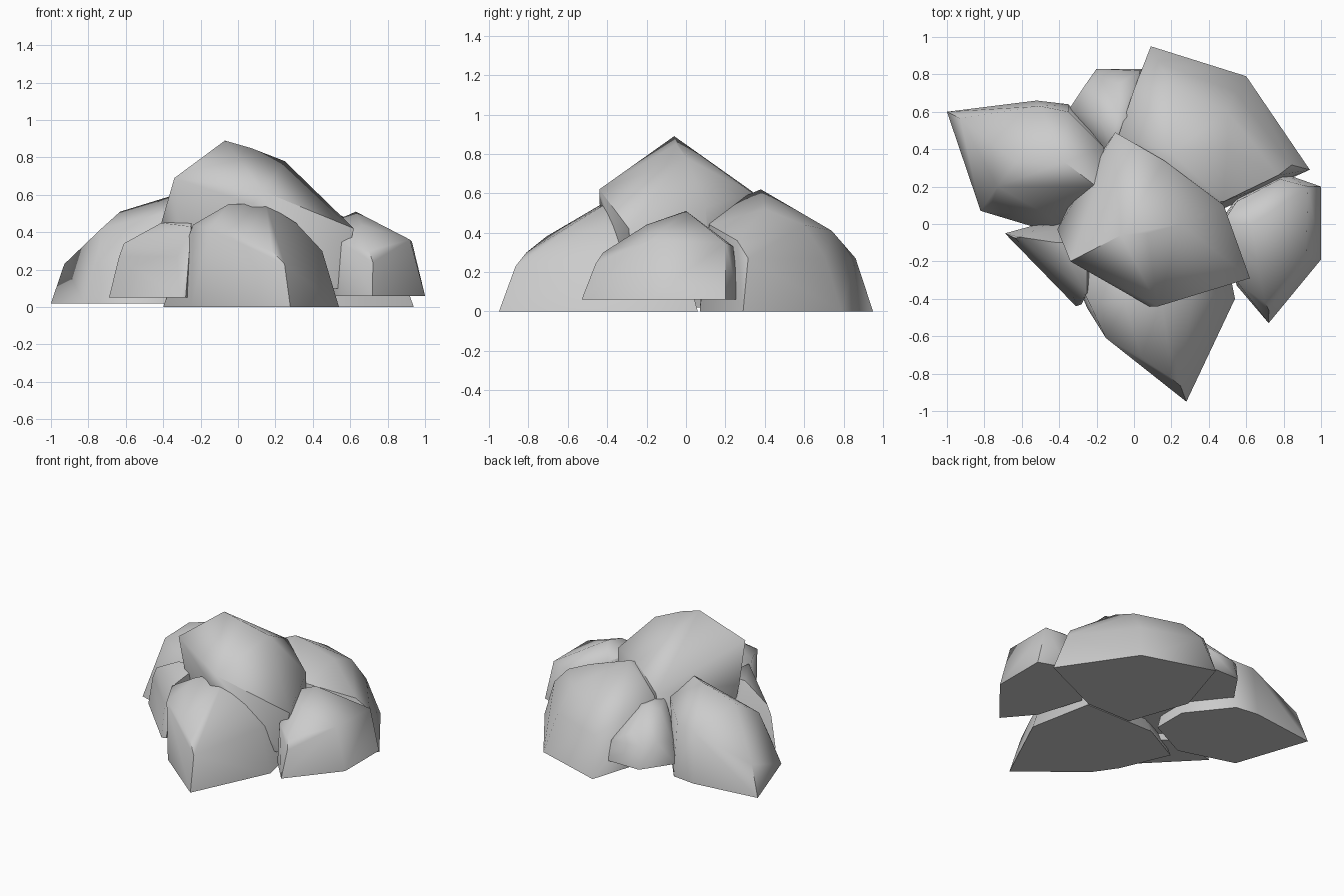
import bpy, bmesh, math
from mathutils import Vector


def rock(name, base_z, base, shoulder_z, inset, crest):
    """Faceted boulder: flat base outline, inset shoulder ring and crest points, wrapped in a hull."""
    outline = [Vector((x, y, 0)) for x, y in base]
    centre = sum(outline, Vector()) / len(outline)
    pts = [p + Vector((0, 0, base_z)) for p in outline]
    for p in outline:
        q = p + (centre - p).normalized() * inset
        pts.append(Vector((q.x, q.y, shoulder_z)))
    pts += [Vector(c) for c in crest]

    bm = bmesh.new()
    for p in pts:
        bm.verts.new(p)
    bmesh.ops.convex_hull(bm, input=bm.verts[:])
    loose = [v for v in bm.verts if not v.link_faces]
    bmesh.ops.delete(bm, geom=loose, context='VERTS')
    bmesh.ops.recalc_face_normals(bm, faces=bm.faces[:])
    mesh = bpy.data.meshes.new(name)
    bm.to_mesh(mesh)
    bm.free()
    obj = bpy.data.objects.new(name, mesh)
    bpy.context.collection.objects.link(obj)
    bpy.ops.object.select_all(action='DESELECT')
    obj.select_set(True)
    bpy.context.view_layer.objects.active = obj
    bpy.ops.object.shade_smooth_by_angle(angle=math.radians(55))
    return obj


# Tall boulder resting in the middle
rock("centre_rock", 0.1,
     [(.54, -.27), (.1, -.32), (-.28, -.12), (-.3, .2), (-.1, .4), (.46, .12)], .3, 0,
     [(-.07, -.06, .89), (.07, -.05, .85), (.25, 0, .78), (-.34, -.2, .69), (.13, -.44, .62),
      (.08, -.44, .55), (.62, -.29, .42), (-.41, -.03, .45), (-.1, .49, .5), (.16, .34, .6),
      (.48, .1, .53)])

# Large boulder at back right
rock("back_right_rock", 0,
     [(.09, .95), (.6, .79), (.94, .29), (.45, .07), (.1, .07), (-.05, .5)], .27, .1,
     [(.2, .38, .62), (.2, .74, .41), (.5, .6, .44), (.77, .26, .36), (.5, .4, .52),
      (.48, .12, .44), (.2, .1, .5), (-.08, .48, .47), (0, .72, .38)])

# Boulder at back left
rock("back_left_rock", .02,
     [(-1, .6), (-.82, .07), (-.42, -.05), (-.12, .1), (-.12, .35), (-.35, .64), (-.52, .66)],
     .23, .08,
     [(-.63, .33, .51), (-.37, .33, .59), (-.5, .63, .38), (-.16, .41, .46), (-.45, .04, .37),
      (-.73, .2, .42), (-.35, .6, .4), (-.2, .2, .55)])

# Boulder at the front
rock("front_rock", 0,
     [(.28, -.95), (.54, -.4), (.45, .06), (-.1, .06), (-.4, -.1), (-.25, -.45), (-.14, -.61)],
     .23, .09,
     [(-.15, -.61, .42), (-.24, -.42, .44), (-.05, -.42, .55), (.15, -.4, .55),
      (.31, -.4, .45), (.45, -.38, .3), (.02, -.1, .5), (.04, -.71, .38), (.18, -.81, .3)])

# Wedge at front left
rock("front_left_rock", .05,
     [(-.69, -.05), (-.31, -.44), (-.28, -.43), (-.2, -.1), (-.4, .03)], .27, .06,
     [(-.61, -.07, .34), (-.41, -.1, .45), (-.25, -.37, .43), (-.25, -.1, .46)])

# Boulder at the right
rock("right_rock", .06,
     [(1, .2), (1, -.19), (.72, -.53), (.55, -.33), (.45, 0), (.55, .14), (.8, .27)], .24, .07,
     [(.63, 0, .51), (.93, .2, .35), (.92, -.18, .36), (.47, 0, .44), (.66, -.2, .44),
      (.7, -.42, .3), (.56, -.32, .34), (.78, .24, .33), (.55, .12, .42)])

# Small stone tucked in at the back
rock("small_back_rock", .1,
     [(-.2, .83), (.05, .83), (.05, .45), (-.1, .3), (-.25, .42), (-.35, .61)], .25, .04,
     [(-.27, .73, .28), (-.08, .75, .31), (.03, .82, .25), (-.08, .6, .45), (-.18, .55, .43),
      (-.12, .42, .46), (0, .55, .43)])
